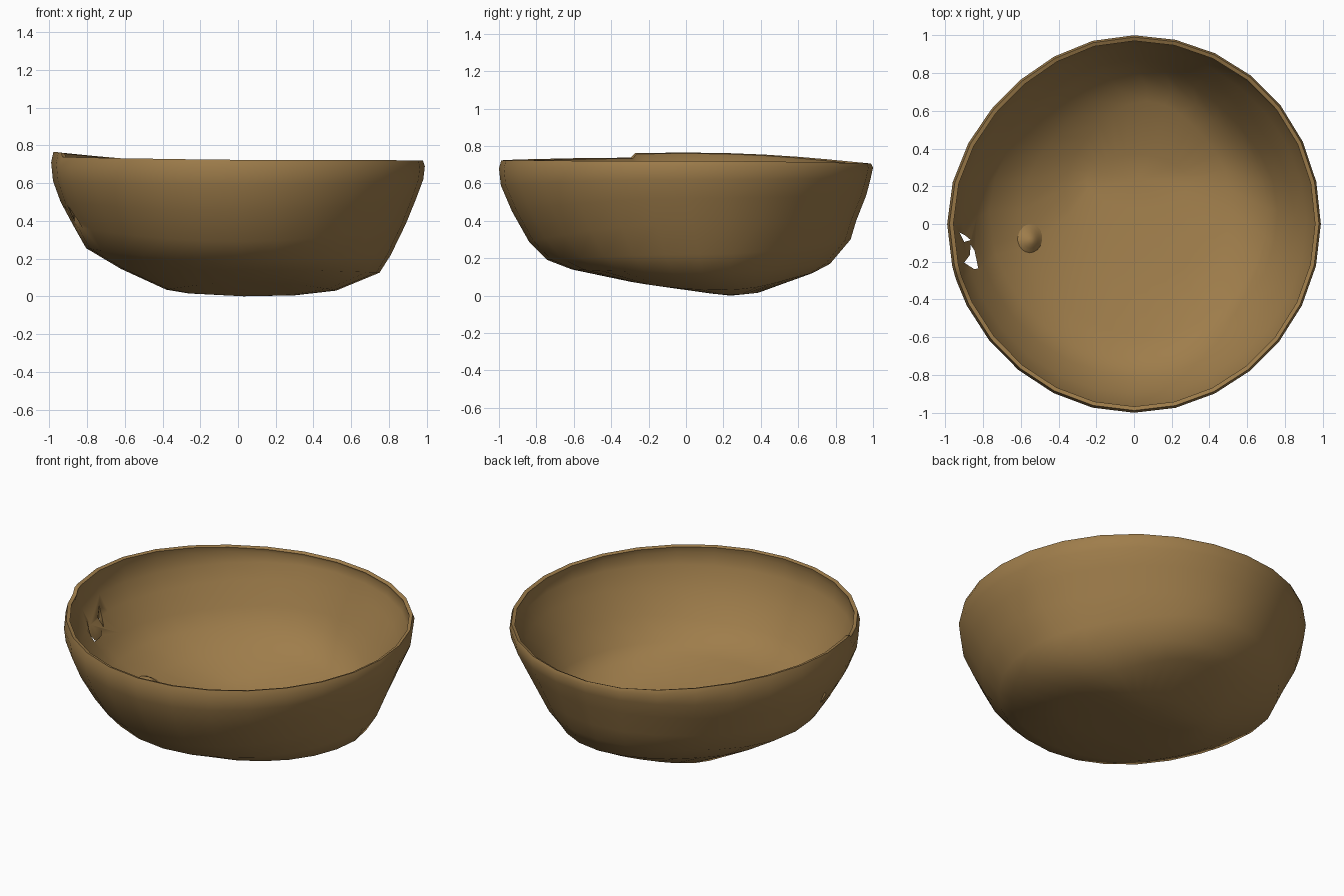
import bpy, bmesh, math
from mathutils import Vector, Matrix

if "Cube" in bpy.data.objects:
    bpy.data.objects.remove(bpy.data.objects["Cube"])

clay = bpy.data.materials.new("tan_brown")
clay.diffuse_color = (0.345, 0.205, 0.07, 1)
clay.use_nodes = True
clay.node_tree.nodes["Principled BSDF"].inputs["Base Color"].default_value = clay.diffuse_color


def make_object(name, bm):
    bmesh.ops.recalc_face_normals(bm, faces=bm.faces)
    me = bpy.data.meshes.new(name)
    bm.to_mesh(me)
    bm.free()
    me.materials.append(clay)
    ob = bpy.data.objects.new(name, me)
    bpy.context.collection.objects.link(ob)
    return ob


# Lopsided rings: (left x, z), (right x, z), (front y, z), (back y, z)
RINGS = [
    ((-.26, .015), (.30, .005), (.08, .02), (.385, .015)),
    ((-.38, .035), (.52, .03), (-.30, .075), (.675, .12)),
    ((-.62, .145), (.75, .125), (-.61, .14), (.77, .17)),
    ((-.805, .255), (.81, .22), (-.74, .19), (.88, .30)),
    ((-.87, .37), (.89, .385), (-.84, .29), (.91, .40)),
    ((-.94, .50), (.945, .52), (-.93, .45), (.965, .54)),
    ((-.98, .61), (.982, .62), (-.99, .59), (.988, .63)),
    ((-.99, .71), (.99, .69), (-1.0, .68), (1.0, .685)),
    ((-.978, .765), (.98, .72), (-.988, .723), (.99, .706)),
]
# Wall thickness of each ring: thick floor, thin lip
WALL = [.06, .06, .06, .055, .042, .034, .028, .024, .022]
# How far each diagonal is pulled in, at (lower rings, rim), per quadrant
PULL = [(.08, -.005), (.05, .025), (.0, .01), (.0, .005)]
# 28 sides plus a tight pair of angles for the step in the rim
angles = sorted([360 * i / 28 for i in range(28)] + [196, 197.5])


def ring_point(ring, deg, level):
    (xl, zl), (xr, zr), (yf, zf), (yb, zb) = ring
    c, s = math.cos(math.radians(deg)), math.sin(math.radians(deg))
    low, rim = PULL[int(deg // 90) % 4]
    t = min(1, max(0, level - 2) / 4)
    pull = 1 - (low + (rim - low) * t) * math.sin(math.radians(2 * deg)) ** 2
    x = (xl + xr) / 2 + pull * c * (xr - xl) / 2
    y = (yf + yb) / 2 + pull * s * (yb - yf) / 2
    z = c * c * (zr if c > 0 else zl) + s * s * (zb if s > 0 else zf)
    if level >= 7 and 197 < deg < 250:      # step in the rim, fading out
        z -= 0.024 * (250 - deg) / 53
    return (x, y, z)


# Bowl shell
bm = bmesh.new()
rows = [[bm.verts.new(ring_point(r, a, k)) for a in angles] for k, r in enumerate(RINGS)]
n = len(angles)
centre = bm.verts.new((.03, .24, 0))
for i in range(n):
    j = (i + 1) % n
    bm.faces.new((centre, rows[0][j], rows[0][i]))
    for a, b in zip(rows, rows[1:]):
        bm.faces.new((a[i], a[j], b[j], b[i]))
bm.verts.index_update()
bowl = make_object("bowl", bm)
group = bowl.vertex_groups.new(name="wall")
for k, w in enumerate(WALL):
    group.add(list(range(k * n, k * n + n)), w / WALL[0], 'REPLACE')
group.add([len(WALL) * n], 1, 'REPLACE')
sol = bowl.modifiers.new("wall", "SOLIDIFY")
sol.thickness = WALL[0]
sol.offset = -1
sol.vertex_group = "wall"

# Ragged holes through the left wall: upright prisms with a top-view outline
HOLES = [([(-.925, -.045), (-.895, -.06), (-.865, -.085), (-.90, -.095)], .38, .60),
         ([(-.865, -.11), (-.845, -.14), (-.825, -.235), (-.845, -.24),
           (-.90, -.205), (-.87, -.165)], .28, .56)]
cutters = []
for outline, z0, z1 in HOLES:
    bm = bmesh.new()
    lo = [bm.verts.new((x, y, z0)) for x, y in outline]
    hi = [bm.verts.new((x, y, z1)) for x, y in outline]
    bm.faces.new(lo[::-1])
    bm.faces.new(hi)
    for i in range(len(lo)):
        bm.faces.new((lo[i - 1], lo[i], hi[i], hi[i - 1]))
    cut = make_object("hole_cutter", bm)
    cut.hide_render = True
    cutters.append(cut)
    mod = bowl.modifiers.new("hole", "BOOLEAN")
    mod.operation = "DIFFERENCE"
    mod.solver = "EXACT"
    mod.object = cut

bpy.context.view_layer.update()
dg = bpy.context.evaluated_depsgraph_get()
bowl.data = bpy.data.meshes.new_from_object(bowl.evaluated_get(dg))
bowl.modifiers.clear()
for cut in cutters:
    bpy.data.objects.remove(cut)


# Soft bell-shaped lump, its base sunk in the surface
def lump(name, loc, normal, radius, height):
    bm = bmesh.new()
    rot = Vector((0, 0, 1)).rotation_difference(Vector(normal)).to_matrix().to_4x4()
    place = Matrix.Translation(loc) @ rot
    top = bm.verts.new(place @ Vector((0, 0, height)))
    prev = None
    for t in (.15, .3, .45, .6, .8, 1):
        z = height * (.5 + .5 * math.cos(math.pi * t)) ** 1.5 - .003 * t
        row = [bm.verts.new(place @ Vector((radius * t * math.cos(k * math.pi / 8),
                                            radius * t * math.sin(k * math.pi / 8), z)))
               for k in range(16)]
        for k in range(16):
            m = (k + 1) % 16
            bm.faces.new((top, row[k], row[m]) if prev is None
                         else (prev[k], row[k], row[m], prev[m]))
        prev = row
    bm.faces.new(prev[::-1])
    return make_object(name, bm)


parts = [bowl,
         lump("floor_lump", (-.56, -.09, .183), (.36, 0, .93), .13, .05)]

for ob in parts:
    bpy.ops.object.select_all(action='DESELECT')
    ob.select_set(True)
    bpy.context.view_layer.objects.active = ob
    bpy.ops.object.shade_smooth_by_angle(angle=math.radians(60))
